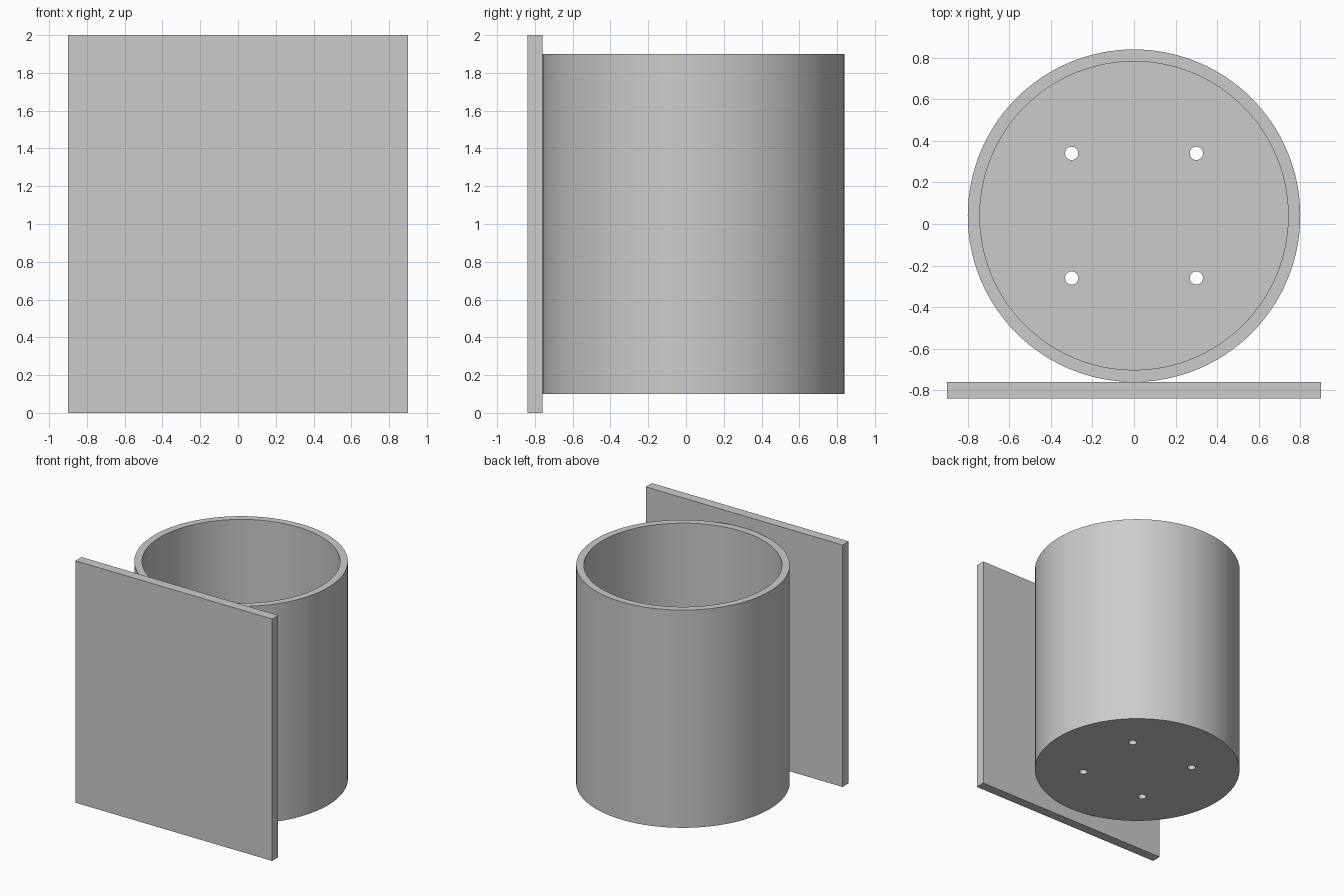
import bpy
import math

if "Cube" in bpy.data.objects:
    bpy.data.objects.remove(bpy.data.objects["Cube"], do_unlink=True)

CUP_Y = 0.04
OUTER, INNER = 0.8, 0.742
BOTTOM, TOP = 0.1, 1.9
FLOOR = 0.06

grey = bpy.data.materials.new("plain grey")
grey.use_nodes = True
grey.diffuse_color = (0.6, 0.6, 0.6, 1)
grey.node_tree.nodes["Principled BSDF"].inputs["Base Color"].default_value = (0.6, 0.6, 0.6, 1)


def cylinder(name, x, y, radius, z0, z1, sides):
    bpy.ops.mesh.primitive_cylinder_add(
        vertices=sides, radius=radius, depth=z1 - z0, location=(x, y, (z0 + z1) / 2))
    obj = bpy.context.object
    obj.name = name
    obj.data.materials.append(grey)
    return obj


def cut(target, cutter):
    mod = target.modifiers.new("cut", 'BOOLEAN')
    mod.operation = 'DIFFERENCE'
    mod.solver = 'EXACT'
    mod.object = cutter
    bpy.context.view_layer.objects.active = target
    bpy.ops.object.modifier_apply(modifier=mod.name)
    bpy.data.objects.remove(cutter, do_unlink=True)


# Back plate
bpy.ops.mesh.primitive_cube_add(size=1, location=(0, -0.8, 1))
plate = bpy.context.object
plate.name = "mounting_plate"
plate.scale = (1.8, 0.08, 2)
bpy.ops.object.transform_apply(location=False, rotation=False, scale=True)
plate.data.materials.append(grey)

# Open cup, hollowed out
cup = cylinder("cup", 0, CUP_Y, OUTER, BOTTOM, TOP, 128)
cut(cup, cylinder("hollow_cutter", 0, CUP_Y, INNER, BOTTOM + FLOOR, TOP + 0.2, 128))

# Four drain holes through the floor
for sx in (-1, 1):
    for sy in (-1, 1):
        cut(cup, cylinder("drain_cutter", 0.3 * sx, CUP_Y + 0.3 * sy, 0.032,
                          BOTTOM - 0.1, BOTTOM + FLOOR + 0.1, 32))

bpy.ops.object.select_all(action='DESELECT')
cup.select_set(True)
bpy.context.view_layer.objects.active = cup
bpy.ops.object.shade_smooth_by_angle(angle=math.radians(30))
